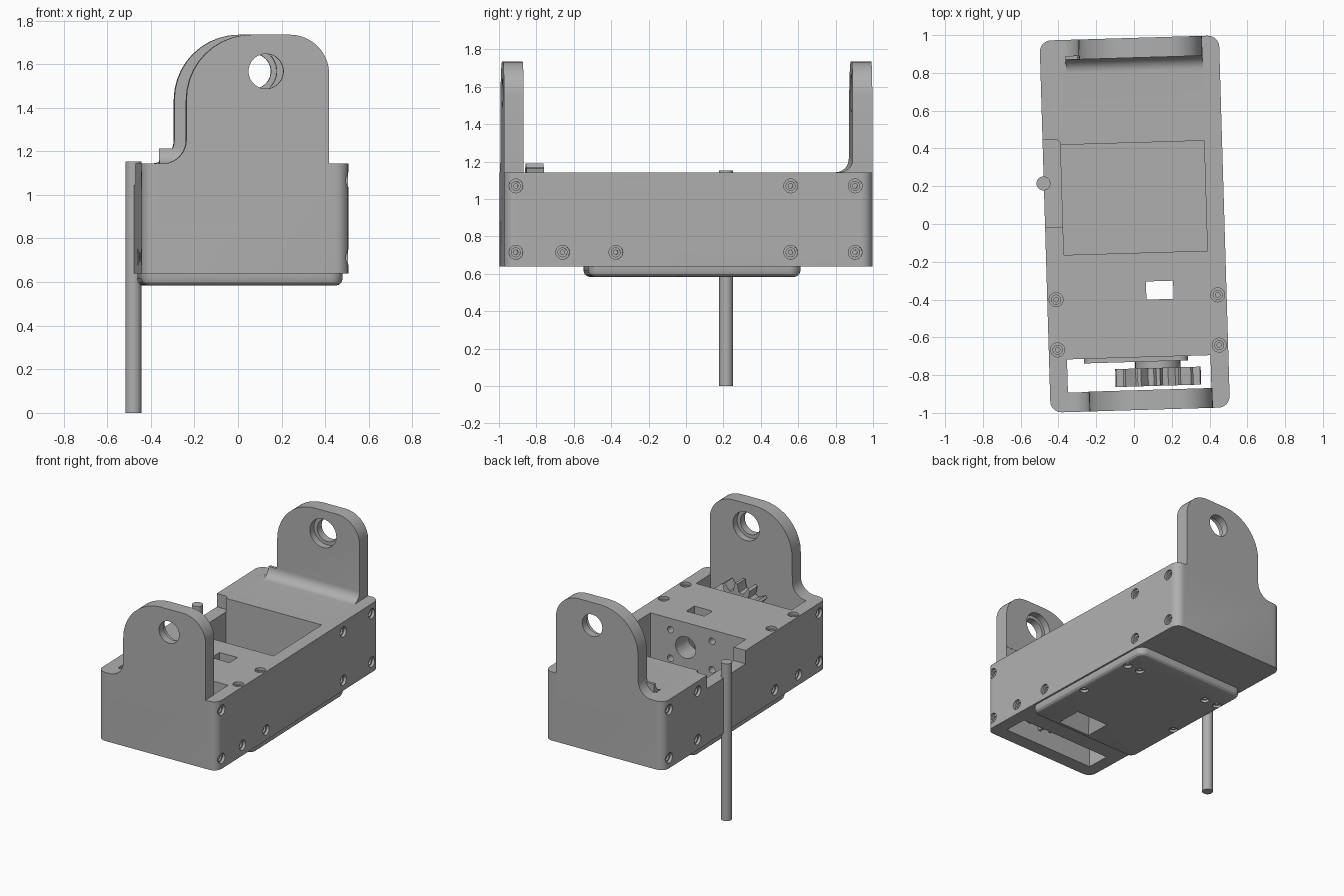
import bpy, bmesh, math
from mathutils import Matrix, Vector

if "Cube" in bpy.data.objects:
    bpy.data.objects.remove(bpy.data.objects["Cube"])

TILT = math.radians(1.7)
grey = bpy.data.materials.new("plain grey")
grey.diffuse_color = (0.43, 0.43, 0.43, 1)
grey.use_nodes = True
grey.node_tree.nodes["Principled BSDF"].inputs["Base Color"].default_value = grey.diffuse_color


def obj(name, bm):
    bmesh.ops.recalc_face_normals(bm, faces=bm.faces)
    me = bpy.data.meshes.new(name)
    bm.to_mesh(me)
    bm.free()
    me.materials.append(grey)
    ob = bpy.data.objects.new(name, me)
    bpy.context.collection.objects.link(ob)
    return ob


def loft(bm, rings):
    """Closed solid through rings of equal point count."""
    rs = [[bm.verts.new(p) for p in r] for r in rings]
    n = len(rs[0])
    for a, b in zip(rs, rs[1:]):
        for i in range(n):
            bm.faces.new((a[i], a[(i + 1) % n], b[(i + 1) % n], b[i]))
    bm.faces.new(rs[0][::-1])
    bm.faces.new(rs[-1])
    return bm


def box(bm, x0, x1, y0, y1, z0, z1):
    ring = lambda z: [(x0, y0, z), (x1, y0, z), (x1, y1, z), (x0, y1, z)]
    return loft(bm, [ring(z0), ring(z1)])


def turned(bm, pos, axis, profile, n=24):
    """Turned solid: profile is (distance along axis, radius)."""
    q = Vector((0, 0, 1)).rotation_difference(Vector(axis)).to_matrix()
    loft(bm, [[Vector(pos) + q @ Vector((r * math.cos(2 * math.pi * i / n),
              r * math.sin(2 * math.pi * i / n), d)) for i in range(n)] for d, r in profile])
    return bm


def arc(cx, cy, r, a0, a1, n=10):
    return [(cx + r * math.cos(math.radians(a0 + (a1 - a0) * i / n)),
             cy + r * math.sin(math.radians(a0 + (a1 - a0) * i / n))) for i in range(n + 1)]


def rounded(x0, x1, y0, y1, r):
    return (arc(x1 - r, y1 - r, r, 0, 90, 6) + arc(x0 + r, y1 - r, r, 90, 180, 6)
            + arc(x0 + r, y0 + r, r, 180, 270, 6) + arc(x1 - r, y0 + r, r, 270, 360, 6))


def boolean(ob, bm, op):
    tool = obj("tool", bm)
    m = ob.modifiers.new("cut", 'BOOLEAN')
    m.operation, m.solver, m.object = op, 'EXACT', tool
    bpy.context.view_layer.update()
    me = bpy.data.meshes.new_from_object(ob.evaluated_get(bpy.context.evaluated_depsgraph_get()))
    ob.modifiers.clear()
    ob.data = me
    bpy.data.objects.remove(tool)


# Main housing
outline = rounded(-.475, .475, -.985, .985, .06)
housing = obj("housing", loft(bmesh.new(), [[(x, y, z) for x, y in outline] for z in (.64, 1.143)]))

# Upright bearing ears with a wide left shoulder and a foot fillet
ear = ([(.385, 1.08)] + arc(.205, 1.555, .18, 0, 90) + arc(.03, 1.435, .30, 90, 180)
       + arc(-.38, 1.253, .11, 0, -90) + [(-.38, 1.08)])
for y0, y1 in ((-.985, -.88), (.88, .985)):
    boolean(housing, loft(bmesh.new(), [[(x, y, z) for x, z in ear] for y in (y0, y1)]), 'UNION')

# Fillet in front of the back ear
foot = [(.90, 1.10), (.90, 1.213)] + arc(.81, 1.213, .07, 0, -90, 8) + [(.81, 1.10)]
boolean(housing, loft(bmesh.new(), [[(x, y, z) for y, z in foot] for x in (-.34, .385)]), 'UNION')

# Ear bores, wider on the inner side
bm = bmesh.new()
for s in (-1, 1):
    turned(bm, (.095, s * .86, 1.567), (0, s, 0), [(-.01, .105), (.07, .105), (.07, .08), (.2, .08)], 40)
boolean(housing, bm, 'DIFFERENCE')

# Gear slot and motor pocket, both open through the bottom
bm = box(bmesh.new(), -.38, .38, -.882, -.706, .5, 1.3)
box(bm, -.38, .38, -.153, .43, .5, 1.3)
boolean(housing, bm, 'DIFFERENCE')

# Notch in the left wall next to the rod
boolean(housing, box(bmesh.new(), -.6, -.375, -.005, .43, 1.045, 1.3), 'DIFFERENCE')
corner = [(-.6, .42), (-.38, .42)] + arc(-.41, .43, .03, 0, 90, 5) + [(-.6, .46)]
boolean(housing, loft(bmesh.new(), [[(x, y, z) for x, y in corner] for z in (1.045, 1.3)]), 'DIFFERENCE')

# Countersunk screw holes on sides, top and bottom
SINK = [(-.02, .037), (.02, .037), (.02, .024), (.032, .024), (.032, .012), (.06, .012)]
bm = bmesh.new()
for s in (-1, 1):
    for y, z in ((-.91, 1.07), (.56, 1.07), (.905, 1.07), (-.91, .715), (-.66, .715),
                 (-.375, .715), (.56, .715), (.905, .715)):
        turned(bm, (s * .475, y + s * -.014, z), (-s, 0, 0), SINK)
    for y in (-.388, -.654):
        turned(bm, (s * .428, y, 1.143), (0, 0, -1), SINK)
# Motor shaft bore and its four mounting holes
turned(bm, (.10, -.13, .96), (0, -1, 0), [(0, .08), (.3, .08)], 32)
for x in (-.11, .22):
    for z in (.85, 1.06):
        turned(bm, (x, -.13, z), (0, -1, 0), [(0, .024), (.15, .024)], 16)
boolean(housing, bm, 'DIFFERENCE')


# Cable chute, flared at the bottom
def chute():
    ring = lambda cx, cy, hx, hy, z: [(cx - hx, cy - hy, z), (cx + hx, cy - hy, z),
                                      (cx + hx, cy + hy, z), (cx - hx, cy + hy, z)]
    return loft(bmesh.new(), [ring(.11, -.40, .14, .10, .57), ring(.122, -.354, .072, .048, .74),
                              ring(.122, -.354, .072, .048, 1.3)])


boolean(housing, chute(), 'DIFFERENCE')

# Bottom cover with rounded lower edge
rings = [[(x, y, .64 - z) for x, y in rounded(-.462 + i, .462 - i, -.536 + i, .60 - i, .06 - i)]
         for z, i in ((0, 0), (.025, 0), (.042, .006), (.052, .017), (.056, .03))]
cover = obj("bottom_cover", loft(bmesh.new(), rings))
boolean(cover, chute(), 'DIFFERENCE')
bm = bmesh.new()
for s in (-1, 1):
    for x, y in ((.41, .40), (.41, -.05), (.30, .40)):
        turned(bm, (s * x, y, .584), (0, 0, 1), [(-.02, .03), (.018, .03), (.018, .016), (.035, .016)], 20)
boolean(cover, bm, 'DIFFERENCE')

# Guide rod
rod = obj("guide_rod", turned(bmesh.new(), (-.477, .229, 0), (0, 0, 1), [(0, .037), (1.153, .037)], 32))

# Drive gear
TEETH = 14
prof = []
for t in range(TEETH):
    for f, r in ((-.30, .172), (-.20, .195), (-.10, .23), (.10, .23), (.20, .195), (.30, .172)):
        a = math.pi / 2 + 2 * math.pi * (t + f) / TEETH
        prof.append((.10 + r * math.cos(a), .96 + r * math.sin(a)))
gear = obj("drive_gear", loft(bmesh.new(), [[(x, y, z) for x, z in prof] for y in (-.86, -.765)]))

# Gear hub and motor mounting plate
hub = obj("gear_hub", turned(bmesh.new(), (.10, -.70, .96), (0, -1, 0), [(0, .12), (.075, .12)], 32))
plate_outline = rounded(-.29, .26, .81, 1.10, .05)
plate = obj("motor_plate", loft(bmesh.new(), [[(x, y, z) for x, z in plate_outline] for y in (-.73, -.704)]))

# Shade smoothly and set the whole assembly at its slight angle
place = Matrix.Translation((.004, 0, 0)) @ Matrix.Rotation(TILT, 4, 'Z')
bpy.ops.object.select_all(action='DESELECT')
for ob in (housing, cover, rod, gear, hub, plate):
    ob.data.transform(place)
    ob.select_set(True)
bpy.context.view_layer.objects.active = housing
bpy.ops.object.shade_smooth_by_angle(angle=math.radians(25))
